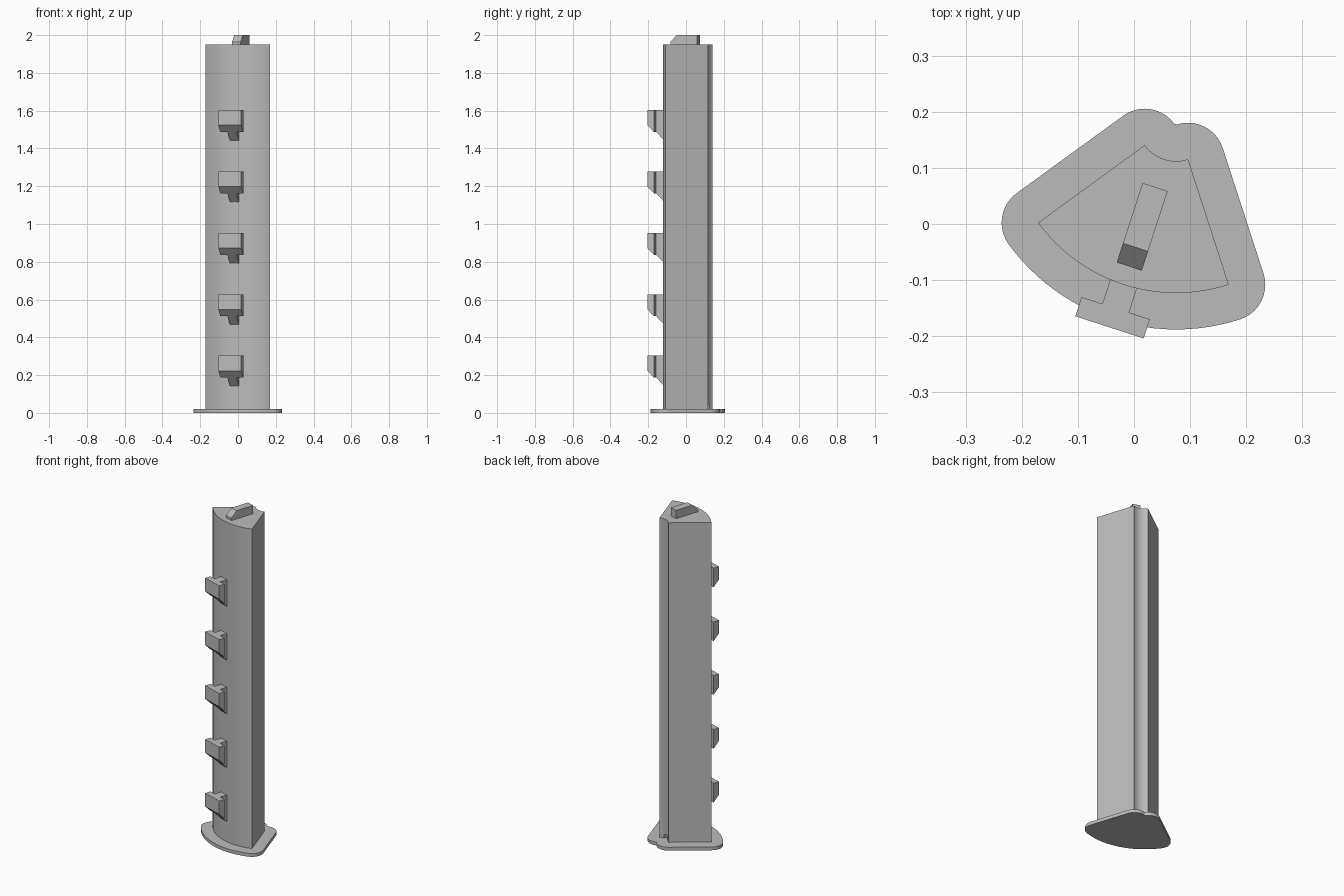
import bpy
import bmesh
from math import cos, sin, radians
from mathutils import Vector

if "Cube" in bpy.data.objects:
    bpy.data.objects.remove(bpy.data.objects["Cube"])

grey = bpy.data.materials.new("light_grey")
grey.use_nodes = True
grey.diffuse_color = (0.5, 0.5, 0.5, 1)
grey.node_tree.nodes["Principled BSDF"].inputs["Base Color"].default_value = (0.5, 0.5, 0.5, 1)

# The plan is a 72 degree sector around an apex, facing 252 degrees
APEX = Vector((0.075, 0.181, 0))
FACING = 252
OUT = Vector((cos(radians(FACING)), sin(radians(FACING)), 0))
SIDE = Vector((-OUT.y, OUT.x, 0))
R_IN, R_OUT, RIM = 0.069, 0.304, 0.065
A0, A1 = FACING - 36, FACING + 36
Z_BASE, Z_TOP, Z_FIN = 0.02, 1.95, 2.0


def place(r, s, z):
    """Point at distance r from the apex, s sideways, at height z."""
    return APEX + OUT * r + SIDE * s + Vector((0, 0, z))


def arc(centre, radius, start, end, steps):
    angles = [radians(start + (end - start) * i / steps) for i in range(steps + 1)]
    return [centre + Vector((cos(a), sin(a), 0)) * radius for a in angles]


def lift(points, z):
    return [p + Vector((0, 0, z)) for p in points]


def solid(name, loop_a, loop_b, smooth=False):
    """Closed solid between two matching outlines."""
    bm = bmesh.new()
    a = [bm.verts.new(p) for p in loop_a]
    b = [bm.verts.new(p) for p in loop_b]
    bm.faces.new(a)
    bm.faces.new(b)
    for i in range(len(a)):
        j = (i + 1) % len(a)
        bm.faces.new((a[i], a[j], b[j], b[i]))
    bmesh.ops.recalc_face_normals(bm, faces=bm.faces)
    mesh = bpy.data.meshes.new(name)
    bm.to_mesh(mesh)
    bm.free()
    mesh.materials.append(grey)
    obj = bpy.data.objects.new(name, mesh)
    bpy.context.collection.objects.link(obj)
    if smooth:
        smooth_by_angle(obj)
    return obj


def activate(obj):
    bpy.ops.object.select_all(action='DESELECT')
    obj.select_set(True)
    bpy.context.view_layer.objects.active = obj


def smooth_by_angle(obj):
    activate(obj)
    bpy.ops.object.shade_smooth_by_angle(angle=radians(30))


def box(name, r0, r1, half, z0, z1):
    plan = [(r0, -half), (r1, -half), (r1, half), (r0, half)]
    return solid(name, [place(r, s, z0) for r, s in plan], [place(r, s, z1) for r, s in plan])


# Column: curved front, two flat sides, hollow groove at the back
plan = arc(APEX, R_OUT, A0, A1, 24) + arc(APEX, R_IN, A1, A0, 12)
column = solid("column", lift(plan, Z_BASE), lift(plan, Z_TOP))

# Small cable slot at the foot of the groove
cutter = box("slot_cutter", 0.04, 0.095, 0.015, 0.01, 0.045)
cutter.hide_render = True
cut = column.modifiers.new("cable_slot", 'BOOLEAN')
cut.operation = 'DIFFERENCE'
cut.object = cutter
activate(column)
bpy.ops.object.modifier_apply(modifier=cut.name)
bpy.data.objects.remove(cutter)
smooth_by_angle(column)


# Base plate: the column plan widened by a rounded rim
def corner(r, angle):
    return APEX + Vector((cos(radians(angle)), sin(radians(angle)), 0)) * r


plate = arc(APEX, R_OUT + RIM, A0, A1, 24)[1:-1]
plate += arc(corner(R_OUT, A1), RIM, A1, A1 + 90, 10)
plate += arc(corner(R_IN, A1), RIM, A1 + 90, A1 + 180, 10)
plate += arc(corner(R_IN, A0), RIM, A0 - 180, A0 - 90, 10)
plate += arc(corner(R_OUT, A0), RIM, A0 - 90, A0, 10)
solid("base_plate", plate, lift(plate, Z_BASE), True)

# T-shaped hooks with a sloping underside
half_tee = [(0.29, 0.025), (0.348, 0.025), (0.348, 0.064), (0.384, 0.064)]
tee = half_tee + [(r, -s) for r, s in reversed(half_tee)]
for i in range(5):
    top = 0.303 + 0.325 * i
    lower = [place(r, s, top - 0.08 - (0.384 - r)) for r, s in tee]
    solid(f"hook_{i + 1}", lower, [place(r, s, top) for r, s in tee])

# Top fin with a chamfered front end
fin = [(0.121, Z_TOP), (0.27, Z_TOP), (0.27, 1.964), (0.234, Z_FIN), (0.121, Z_FIN)]
solid("top_fin", [place(r, -0.0235, z) for r, z in fin], [place(r, 0.0235, z) for r, z in fin])
